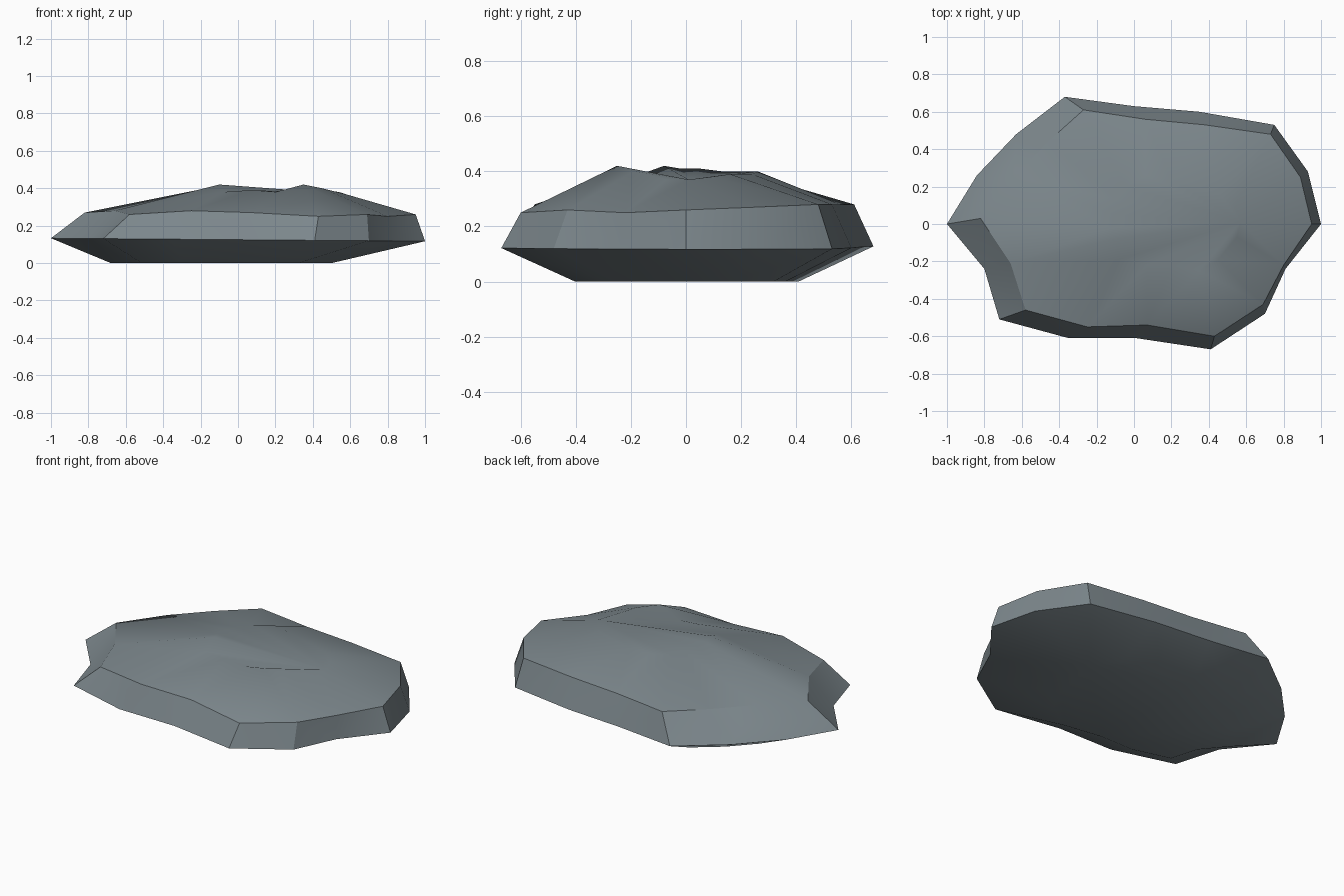
import bpy
import bmesh
import math
from mathutils import Vector

default_cube = bpy.data.objects.get("Cube")
if default_cube:
    bpy.data.objects.remove(default_cube, do_unlink=True)


def flat_material(name, colour):
    material = bpy.data.materials.new(name)
    material.use_nodes = True
    material.diffuse_color = colour
    shader = material.node_tree.nodes["Principled BSDF"]
    shader.inputs["Base Color"].default_value = colour
    shader.inputs["Roughness"].default_value = 0.9
    return material


def add_ring(mesh, points):
    return [mesh.verts.new(Vector(point)) for point in points]


def bridge(mesh, lower, upper):
    """Join two rings of equal length with a band of faces."""
    count = len(lower)
    for i in range(count):
        j = (i + 1) % count
        mesh.faces.new((lower[i], lower[j], upper[j], upper[i]))


# Widest outline of the slab, counter-clockwise from the left tip
outline = [
    (1, 0), (.93, .28), (.75, .53), (.35, .6),
    (0, .63), (-.37, .68), (-.63, .48), (-.84, .26),
    (-1, 0), (-.8, -.24), (-.72, -.51), (-.35, -.61),
    (.01, -.61), (.41, -.67), (.7, -.48), (.81, -.24),
]

# Upper shoulder, pulled in from the outline
shoulder = [
    (.95, 0, .26), (.89, .25, .27), (.73, .48, .28), (.38, .53, .28),
    (.06, .56, .28), (-.27, .61, .28), (-.46, .44, .28), (-.64, .25, .28),
    (-.82, .03, .27), (-.66, -.21, .28), (-.58, -.46, .26), (-.25, -.55, .28),
    (.07, -.54, .27), (.43, -.6, .25), (.69, -.43, .26), (.8, -.22, .25),
]

# Uneven crown; its first point is the hub where the creases meet
crown = [
    (.57, .01, .37), (.54, .09, .38), (.46, .16, .39), (.2, .24, .39),
    (.06, .26, .4), (-.04, .2, .4), (-.09, .13, .4), (-.11, .05, .41),
    (-.12, -.02, .41), (-.1, -.08, .42), (-.08, -.19, .38), (.07, -.22, .39),
    (.2, -.22, .38), (.35, -.25, .42), (.45, -.19, .4), (.55, -.07, .37),
]

mesh = bmesh.new()
base_ring = add_ring(mesh, [(x * .59 - .09, y * .6, 0) for x, y in outline])
edge_ring = add_ring(mesh, [(x, y, .125 - .008 * x) for x, y in outline])
shoulder_ring = add_ring(mesh, shoulder)
crown_ring = add_ring(mesh, crown)

# Sides and sloping top
bridge(mesh, base_ring, edge_ring)
bridge(mesh, edge_ring, shoulder_ring)
bridge(mesh, shoulder_ring, crown_ring)

# Flat underside
mesh.faces.new(list(reversed(base_ring)))

# Crown facets fan out from the hub
hub = crown_ring[0]
for first, second in zip(crown_ring[1:], crown_ring[2:]):
    mesh.faces.new((hub, first, second))

bmesh.ops.triangulate(mesh, faces=[f for f in mesh.faces if len(f.verts) == 4])
bmesh.ops.recalc_face_normals(mesh, faces=mesh.faces[:])

rock_data = bpy.data.meshes.new("rock_slab")
mesh.to_mesh(rock_data)
mesh.free()
rock = bpy.data.objects.new("rock_slab", rock_data)
bpy.context.collection.objects.link(rock)
rock_data.materials.append(flat_material("slate grey", (.2, .24, .26, 1)))

# Soft shading across the facets, with the rim creases kept sharp
bpy.ops.object.select_all(action="DESELECT")
rock.select_set(True)
bpy.context.view_layer.objects.active = rock
bpy.ops.object.shade_smooth_by_angle(angle=math.radians(30))
